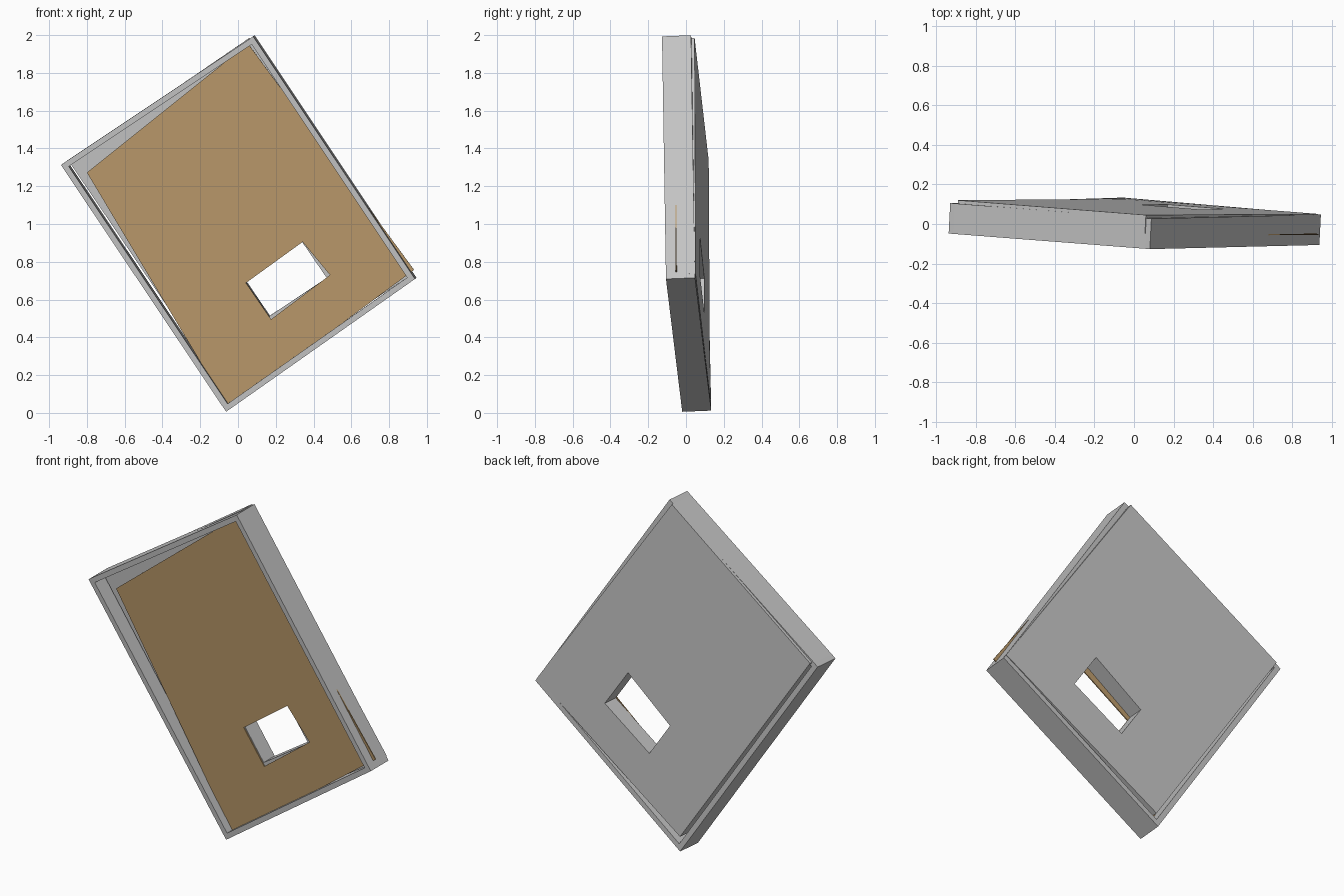
import bpy, bmesh
from mathutils import Vector as V

if "Cube" in bpy.data.objects:
    bpy.data.objects.remove(bpy.data.objects["Cube"])


def material(name, color):
    m = bpy.data.materials.new(name)
    m.diffuse_color = (*color, 1)
    m.use_nodes = True
    m.node_tree.nodes["Principled BSDF"].inputs["Base Color"].default_value = m.diffuse_color
    return m


GREY = material("light_grey", (0.55, 0.55, 0.55))
TAN = material("tan_board", (0.49, 0.32, 0.145))
NORMAL = V((0.051, 0.997, 0.040)).normalized()   # points out of the back


def on_plane(points, c):
    """Place (x, z) points on the tilted panel plane at distance c."""
    return [V((x, (c - NORMAL.x * x - NORMAL.z * z) / NORMAL.y, z)) for x, z in points]


def solid(name, outer, depth, mat, hole=None):
    """Quad slab running along NORMAL, with an optional four-sided opening."""
    bm = bmesh.new()
    o = [bm.verts.new(p) for p in outer]
    if hole:
        h = [bm.verts.new(p) for p in hole]
        for i in range(4):
            j = (i + 1) % 4
            bm.faces.new((o[i], o[j], h[j], h[i]))
    else:
        bm.faces.new(o)
    ret = bmesh.ops.extrude_face_region(bm, geom=list(bm.faces), use_keep_orig=True)
    moved = [g for g in ret["geom"] if isinstance(g, bmesh.types.BMVert)]
    bmesh.ops.translate(bm, verts=moved, vec=NORMAL * depth)
    bmesh.ops.recalc_face_normals(bm, faces=bm.faces)
    me = bpy.data.meshes.new(name)
    bm.to_mesh(me)
    bm.free()
    me.materials.append(mat)
    ob = bpy.data.objects.new(name, me)
    bpy.context.collection.objects.link(ob)
    return ob


# Corner order everywhere: bottom, right, top, left
# Thick grey back panel with its opening
THICK = 0.095
panel = on_plane([(-0.05, 0.095), (0.93, 0.738), (0.06, 1.985), (-0.89, 1.335)], 0.128)
opening = on_plane([(0.169, 0.515), (0.475, 0.718), (0.325, 0.937), (0.035, 0.712)], 0.128)
solid("back_panel", [p - NORMAL * THICK for p in panel], THICK, GREY,
      [p - NORMAL * THICK for p in opening])

# Thin, slightly crooked tan sheet in front of it
sheet = on_plane([(-0.053, 0.026), (0.932, 0.757), (0.053, 1.955), (-0.80, 1.272)], 0.022)
cut = on_plane([(0.175, 0.495), (0.487, 0.73), (0.342, 0.905), (0.042, 0.688)], 0.022)
solid("front_sheet", sheet, 0.006, TAN, cut)

# Four boards of the surrounding frame
B, R, T, L = V((-0.063, -0.02, 0.006)), V((0.937, -0.106, 0.709)), \
    V((0.08, -0.127, 1.993)), V((-0.937, -0.048, 1.312))
W, DEPTH = 0.030, 0.154
across = (R - B).normalized() * W
along = (L - B).normalized() * W
solid("left_board", [B, B + across, L + across, L], DEPTH, GREY)
solid("right_board", [R - across, R, T, T - across], DEPTH, GREY)
solid("bottom_board", [B + across, R - across, R - across + along, B + across + along], DEPTH, GREY)
solid("top_board", [L + across - along, T - across - along, T - across, L + across], DEPTH, GREY)
